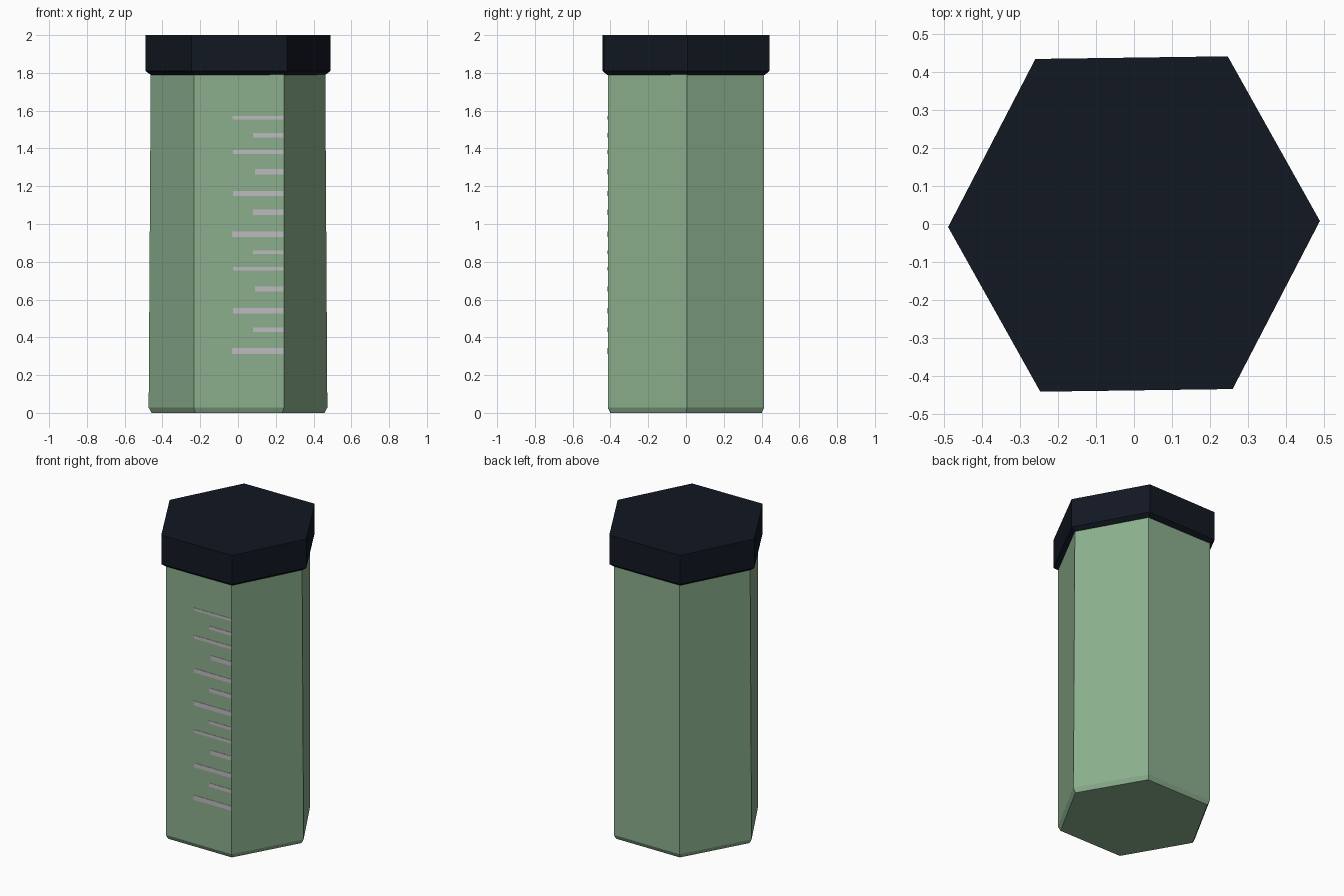
import bpy, bmesh
from mathutils import Vector

if "Cube" in bpy.data.objects:
    bpy.data.objects.remove(bpy.data.objects["Cube"])


def material(name, rgb):
    m = bpy.data.materials.new(name)
    m.diffuse_color = (*rgb, 1)
    m.use_nodes = True
    m.node_tree.nodes["Principled BSDF"].inputs["Base Color"].default_value = m.diffuse_color
    return m


def finish(name, bm, mat):
    bmesh.ops.recalc_face_normals(bm, faces=bm.faces)
    me = bpy.data.meshes.new(name)
    bm.to_mesh(me)
    bm.free()
    me.materials.append(mat)
    ob = bpy.data.objects.new(name, me)
    bpy.context.collection.objects.link(ob)
    return ob


def hexagon(half):
    # the other three corners are the first three turned half a turn
    return half + [(-x, -y) for x, y in half]


def loft(name, rings, mat):
    # rings: list of (corner list, height), bottom to top
    bm = bmesh.new()
    loops = [[bm.verts.new((x, y, z)) for x, y in pts] for pts, z in rings]
    for a, b in zip(loops, loops[1:]):
        for i in range(len(a)):
            j = (i + 1) % len(a)
            bm.faces.new((a[i], a[j], b[j], b[i]))
    bm.faces.new(loops[0][::-1])
    bm.faces.new(loops[-1])
    return finish(name, bm, mat)


def scaled(pts, s):
    return [(x * s, y * s) for x, y in pts]


green = material("green_plastic", (0.26, 0.43, 0.27))
navy = material("navy_cap", (0.006, 0.009, 0.016))
grey = material("mark_grey", (0.52, 0.50, 0.52))

# Container body: slight taper at the side corners, chamfered foot
body_low = hexagon([(0.473, 0.004), (0.234, 0.414), (-0.243, 0.412)])
body_top = hexagon([(0.462, 0.004), (0.234, 0.414), (-0.243, 0.412)])
loft("body", [(scaled(body_low, 0.968), 0), (body_low, 0.028), (body_top, 1.8)], green)

# Lid with a chamfered lower rim
lid = hexagon([(0.49, 0.008), (0.247, 0.442), (-0.26, 0.435)])
loft("lid", [(scaled(lid, 0.945), 1.79), (lid, 1.81), (lid, 2.0)], navy)

# Measuring marks on the front face: (left end, height, thickness)
marks = [(-0.03, 1.563, 0.018), (0.08, 1.47, 0.022), (-0.027, 1.381, 0.022),
         (0.09, 1.276, 0.03), (-0.027, 1.161, 0.027), (0.08, 1.062, 0.027),
         (-0.033, 0.946, 0.03), (0.08, 0.85, 0.02), (-0.027, 0.763, 0.02),
         (0.09, 0.656, 0.028), (-0.027, 0.541, 0.028), (0.08, 0.44, 0.025),
         (-0.033, 0.328, 0.03)]
a, b = Vector((-0.234, -0.414)), Vector((0.243, -0.412))


def face_y(x):
    return a.y + (b.y - a.y) * (x - a.x) / (b.x - a.x)


bm = bmesh.new()
for x0, z, t in marks:
    x1 = 0.242
    sides = []
    for off in (-0.002, 0.004):
        sides.append([bm.verts.new((x, face_y(x) + off, z + dz)) for x, dz in
                      ((x0, -t / 2), (x1, -t / 2), (x1, t / 2), (x0, t / 2))])
    f, k = sides
    bm.faces.new(f)
    bm.faces.new(k[::-1])
    for i in range(4):
        j = (i + 1) % 4
        bm.faces.new((f[j], f[i], k[i], k[j]))
finish("measuring_marks", bm, grey)
